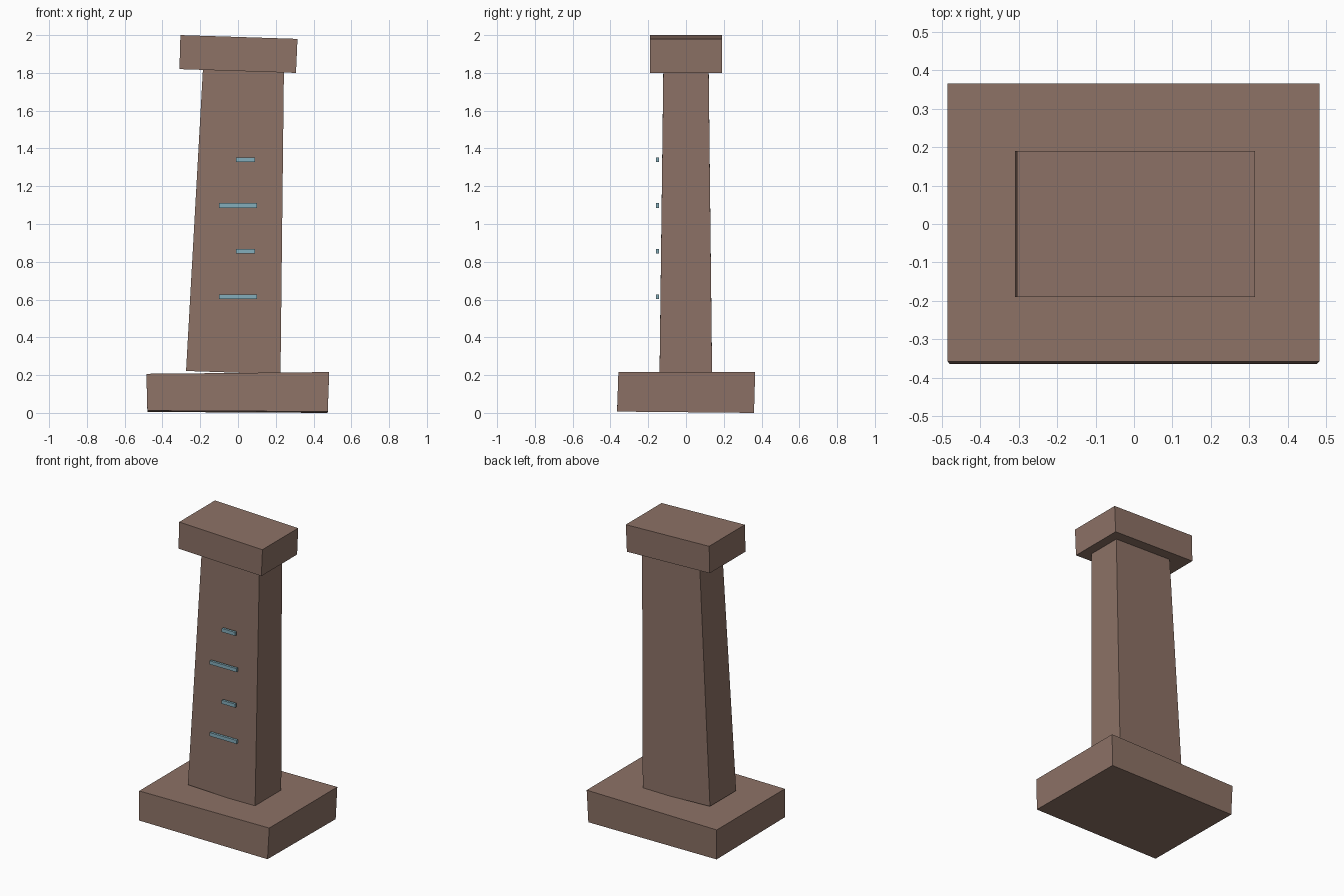
import bpy
import bmesh

default_cube = bpy.data.objects.get("Cube")
if default_cube:
    bpy.data.objects.remove(default_cube, do_unlink=True)


def make_material(name, rgb):
    mat = bpy.data.materials.new(name)
    mat.use_nodes = True
    color = (*rgb, 1.0)
    mat.diffuse_color = color
    mat.node_tree.nodes["Principled BSDF"].inputs["Base Color"].default_value = color
    return mat


def tapered_block(name, mat, low, high):
    """Cube fitted to two ends, each (x0, x1, y0, y1, z_left, z_right)."""
    bm = bmesh.new()
    bmesh.ops.create_cube(bm, size=1)
    for v in bm.verts:
        x0, x1, y0, y1, z_left, z_right = high if v.co.z > 0 else low
        right = v.co.x > 0
        v.co = (x1 if right else x0,
                y1 if v.co.y > 0 else y0,
                z_right if right else z_left)
    mesh = bpy.data.meshes.new(name)
    bm.to_mesh(mesh)
    bm.free()
    mesh.materials.append(mat)
    obj = bpy.data.objects.new(name, mesh)
    bpy.context.collection.objects.link(obj)
    return obj


brown = make_material("warm brown stone", (0.266, 0.168, 0.133))
blue = make_material("pale blue", (0.231, 0.423, 0.497))

# Slightly crooked plinth, leaning shaft and tilted cap
base = tapered_block("base", brown,
                     (-0.48, 0.475, -0.365, 0.36, 0.005, 0.0),
                     (-0.485, 0.483, -0.358, 0.366, 0.207, 0.216))
# Lift the front of the underside a little
for v in base.data.vertices:
    if v.co.z < 0.1 and v.co.y < 0:
        v.co.z += 0.007

tapered_block("shaft", brown,
              (-0.275, 0.225, -0.14, 0.138, 0.222, 0.205),
              (-0.185, 0.243, -0.12, 0.12, 1.83, 1.81))
tapered_block("cap", brown,
              (-0.31, 0.307, -0.19, 0.19, 1.82, 1.80),
              (-0.305, 0.315, -0.19, 0.19, 2.0, 1.98))

# Thin bars in front of the shaft, alternating long and short
for i in range(4):
    x0, x1 = (-0.10, 0.10) if i % 2 == 0 else (-0.01, 0.09)
    z = 0.615 + i * 0.2415
    bottom, top = z - 0.012, z + 0.012
    tapered_block(f"front_bar_{i + 1}", blue,
                  (x0, x1, -0.159, -0.143, bottom, bottom),
                  (x0, x1, -0.159, -0.143, top, top))
